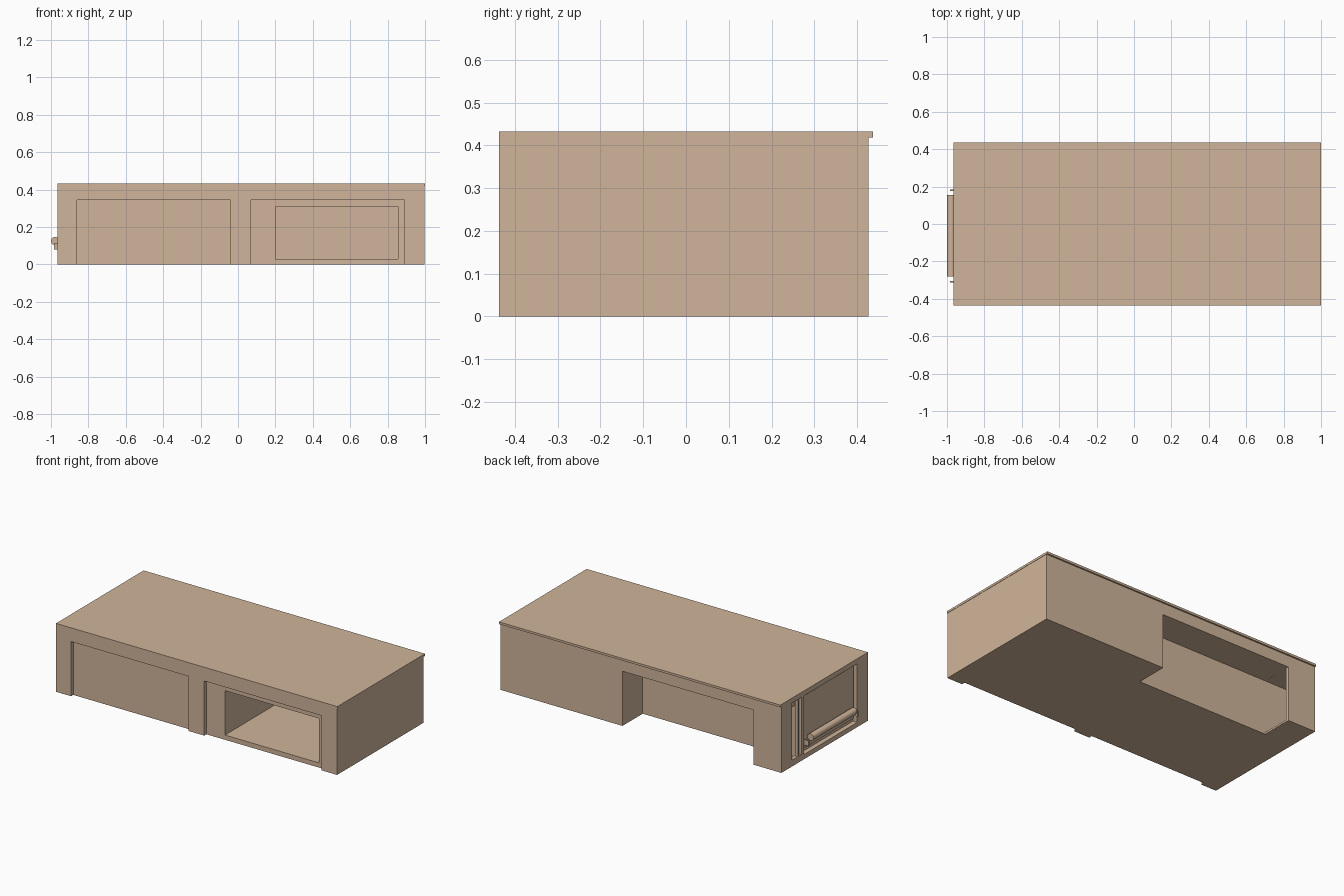
import bpy, bmesh, math
from mathutils import Matrix

if "Cube" in bpy.data.objects:
    bpy.data.objects.remove(bpy.data.objects["Cube"])

# single warm tan colour
tan = bpy.data.materials.new("warm_tan")
tan.diffuse_color = (0.63, 0.46, 0.325, 1)
tan.use_nodes = True
tan.node_tree.nodes["Principled BSDF"].inputs["Base Color"].default_value = tan.diffuse_color


def add_object(name, bm):
    mesh = bpy.data.meshes.new(name)
    bm.to_mesh(mesh)
    bm.free()
    mesh.materials.append(tan)
    obj = bpy.data.objects.new(name, mesh)
    bpy.context.collection.objects.link(obj)
    return obj


def box(name, x0, x1, y0, y1, z0, z1):
    bm = bmesh.new()
    size = Matrix.Diagonal((x1 - x0, y1 - y0, z1 - z0, 1))
    place = Matrix.Translation(((x0 + x1) / 2, (y0 + y1) / 2, (z0 + z1) / 2))
    bmesh.ops.create_cube(bm, size=1, matrix=place @ size)
    return add_object(name, bm)


def rod(name, radius, x, z, y0, y1, sides=12):
    bm = bmesh.new()
    turn = Matrix.Translation((x, (y0 + y1) / 2, z)) @ Matrix.Rotation(math.pi / 2, 4, 'X')
    bmesh.ops.create_cone(bm, cap_ends=True, segments=sides, radius1=radius,
                          radius2=radius, depth=y1 - y0, matrix=turn)
    return add_object(name, bm)


def cut(target, *bounds):
    cutter = box("cutter", *bounds)
    cutter.hide_render = True
    mod = target.modifiers.new("cut", 'BOOLEAN')
    mod.operation = 'DIFFERENCE'
    mod.solver = 'EXACT'
    mod.object = cutter
    deps = bpy.context.evaluated_depsgraph_get()
    result = bpy.data.meshes.new_from_object(target.evaluated_get(deps))
    target.modifiers.clear()
    target.data = result
    bpy.data.objects.remove(cutter)


# counter body and top slab
body = box("counter_body", -0.965, 0.998, -0.437, 0.427, 0, 0.418)
box("counter_top", -0.965, 1.0, -0.437, 0.437, 0.418, 0.432)

# shallow front panels between the pilasters
for x0, x1 in ((-0.86, -0.04), (0.07, 0.89)):
    cut(body, x0, x1, -0.5, -0.415, -0.1, 0.345)

# deep front shelf opening
cut(body, 0.2, 0.855, -0.45, 0.405, 0.03, 0.31)

# knee space at the back, with the hollow beside it
cut(body, -0.77, 0.145, 0.225, 0.5, -0.1, 0.345)
cut(body, -0.94, -0.70, 0.2252, 0.407, 0.012, 0.3448)

# left end: narrow slot and recess for the door
cut(body, -1.0, -0.93, 0.228, 0.32, 0.04, 0.40)
cut(body, -1.0, -0.935, -0.33, 0.20, 0.03, 0.40)
box("slot_divider", -0.965, -0.945, 0.25, 0.262, 0.04, 0.40)

# door, lower rail, hinge tabs and bar handle
box("door_panel", -0.953, -0.93, -0.312, 0.182, 0.06, 0.39)
for i, y in enumerate((-0.31, 0.18)):
    box(f"door_hinge_{i + 1}", -0.985, -0.94, y - 0.004, y + 0.004, 0.08, 0.115)
for i, y in enumerate((-0.24, 0.115)):
    box(f"handle_post_{i + 1}", -0.98, -0.94, y - 0.01, y + 0.01, 0.115, 0.135)
handle = rod("door_handle", 0.022, -0.978, 0.125, -0.28, 0.155)
for poly in handle.data.polygons:
    poly.use_smooth = abs(poly.normal.y) < 0.5
for edge in handle.data.edges:
    a, b = (handle.data.vertices[v].co for v in edge.vertices)
    edge.use_edge_sharp = abs(a.y - b.y) < 0.01
